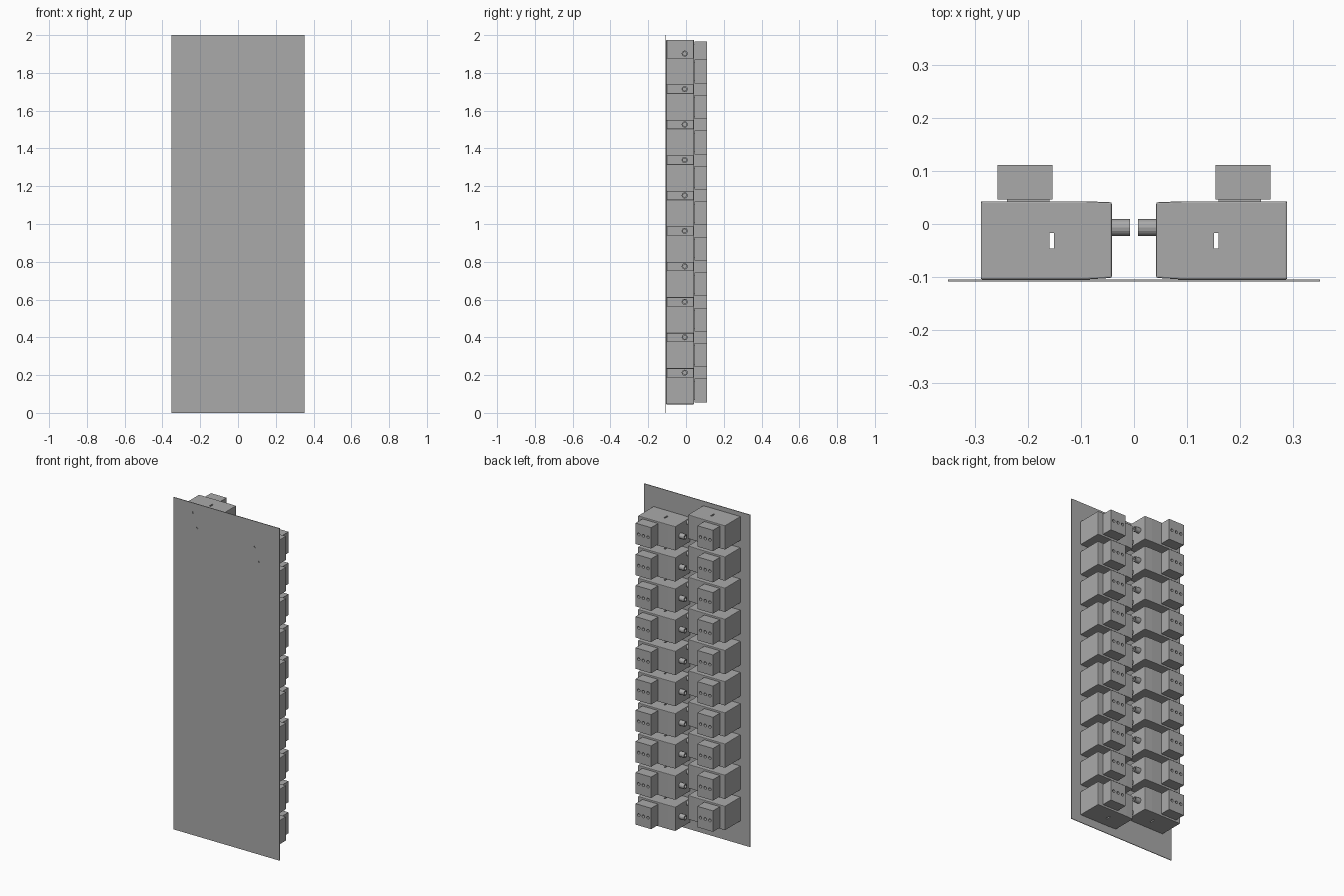
import bpy, bmesh, math
from mathutils import Matrix, Vector

cube = bpy.data.objects.get("Cube")
if cube:
    bpy.data.objects.remove(cube, do_unlink=True)

grey = bpy.data.materials.new("plain grey")
grey.use_nodes = True
COLOR = (0.4, 0.4, 0.4, 1)
grey.diffuse_color = COLOR
grey.node_tree.nodes["Principled BSDF"].inputs["Base Color"].default_value = COLOR


def add_box(bm, x, y, z):
    """Box from (min, max) pairs."""
    size = [b - a for a, b in (x, y, z)]
    mid = [(a + b) / 2 for a, b in (x, y, z)]
    bmesh.ops.create_cube(bm, size=1, matrix=Matrix.Translation(mid) @ Matrix.Diagonal((*size, 1)))


def add_cyl(bm, center, radius, depth, axis, sides=16):
    rot = Vector((0, 0, 1)).rotation_difference(Vector(axis)).to_matrix().to_4x4()
    bmesh.ops.create_cone(bm, cap_ends=True, segments=sides, radius1=radius, radius2=radius,
                          depth=depth, matrix=Matrix.Translation(center) @ rot)


def to_object(bm, name, mat=grey):
    bmesh.ops.recalc_face_normals(bm, faces=bm.faces)
    mesh = bpy.data.meshes.new(name)
    bm.to_mesh(mesh)
    bm.free()
    if mat:
        mesh.materials.append(mat)
    ob = bpy.data.objects.new(name, mesh)
    bpy.context.collection.objects.link(ob)
    return ob


def cut(ob, bm_cutter):
    """Apply the object's modifiers and subtract the cutter."""
    cutter = to_object(bm_cutter, "cutter")
    cutter.hide_render = True
    mod = ob.modifiers.new("cut", 'BOOLEAN')
    mod.operation, mod.solver, mod.object = 'DIFFERENCE', 'EXACT', cutter
    bpy.context.view_layer.update()
    dg = bpy.context.evaluated_depsgraph_get()
    mesh = bpy.data.meshes.new_from_object(ob.evaluated_get(dg))
    ob.modifiers.clear()
    ob.data = mesh
    bpy.data.objects.remove(cutter, do_unlink=True)


# Mounting plate with two screw holes per column
bm = bmesh.new()
add_box(bm, (-0.352, 0.352), (-0.109, -0.105), (0, 2))
plate = to_object(bm, "mounting_plate")
bm = bmesh.new()
for x, z in ((-0.222, 1.942), (-0.194, 1.858), (0.19, 1.846), (0.218, 1.764)):
    add_cyl(bm, (x, -0.107, z), 0.006, 0.02, (0, 1, 0))
cut(plate, bm)

# Housing: slightly tapered toward its inner end, with a slot right through
H = 0.0725
profile = [(0.042, -0.102), (0.09, -0.105), (0.29, -0.105),
           (0.29, 0.043), (0.09, 0.043), (0.042, 0.041)]
bm = bmesh.new()
face = bm.faces.new([bm.verts.new((x, y, -H)) for x, y in profile])
ext = bmesh.ops.extrude_face_region(bm, geom=[face])
bmesh.ops.translate(bm, vec=(0, 0, 2 * H),
                    verts=[g for g in ext["geom"] if isinstance(g, bmesh.types.BMVert)])
housing = to_object(bm, "housing")
bev = housing.modifiers.new("bevel", 'BEVEL')
bev.width, bev.segments = 0.003, 2
bm = bmesh.new()
add_box(bm, (0.151, 0.16), (-0.046, -0.017), (-0.2, 0.2))
cut(housing, bm)

# Terminal block with three wire holes
bm = bmesh.new()
add_box(bm, (0.154, 0.258), (0.046, 0.112), (-0.063, 0.063))
terminal = to_object(bm, "terminal_block")
bm = bmesh.new()
for i in (-1, 0, 1):
    add_cyl(bm, (0.206 + i * 0.031, 0.112, 0), 0.0085, 0.04, (0, 1, 0))
cut(terminal, bm)

# Thin pad between housing and terminal block
bm = bmesh.new()
add_box(bm, (0.16, 0.24), (0.042, 0.047), (-0.05, 0.05))
pad = to_object(bm, "terminal_pad")

# Round socket on the inner end, with a bore
bm = bmesh.new()
add_cyl(bm, (0.026, -0.007, 0), 0.016, 0.036, (1, 0, 0))
socket = to_object(bm, "socket")
bm = bmesh.new()
add_cyl(bm, (0.008, -0.007, 0), 0.009, 0.03, (1, 0, 0))
cut(socket, bm)

# Repeat the unit in two staggered columns; the second is turned half round
PITCH = 0.1877
for part in (housing, terminal, pad, socket):
    name = part.name
    for side, top, turn in (("left", 1.8075, 0), ("right", 1.902, math.pi)):
        for row in range(10):
            ob = part if side == "left" and row == 0 else part.copy()
            if ob is not part:
                bpy.context.collection.objects.link(ob)
            ob.name = f"{name}_{side}_{row + 1}"
            ob.location = (0, 0, top - row * PITCH)
            ob.rotation_euler = (0, turn, 0)
